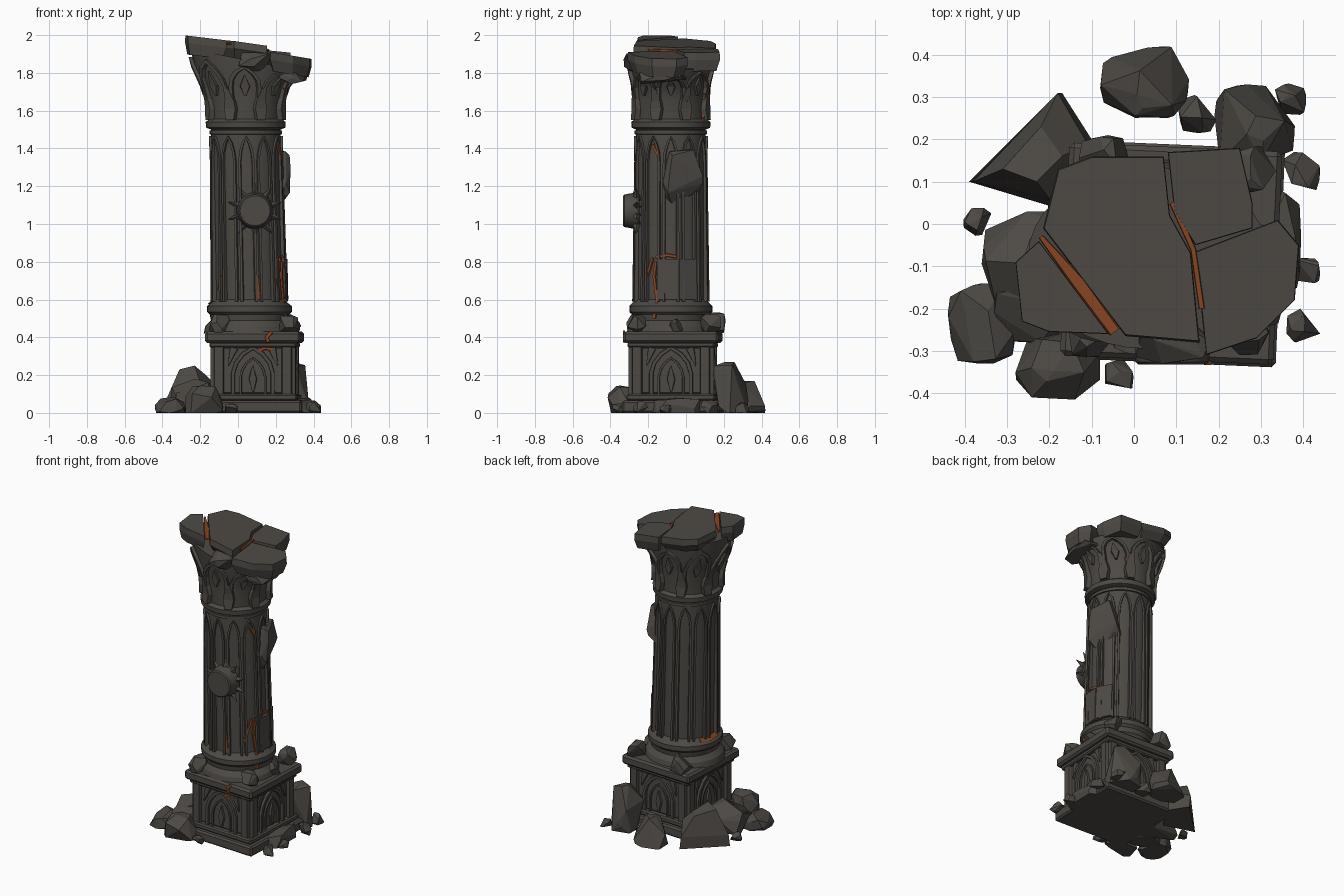
import bpy, bmesh, random
from math import sin, cos, pi, radians, hypot
from mathutils import Vector, Matrix

cube = bpy.data.objects.get("Cube")
if cube:
    bpy.data.objects.remove(cube, do_unlink=True)


def material(name, rgb):
    m = bpy.data.materials.new(name)
    m.use_nodes = True
    m.diffuse_color = (*rgb, 1)
    bsdf = next(n for n in m.node_tree.nodes if n.type == 'BSDF_PRINCIPLED')
    bsdf.inputs["Base Color"].default_value = (*rgb, 1)
    bsdf.inputs["Roughness"].default_value = 0.9
    return m


STONE = material("dark_stone", (0.075, 0.068, 0.059))
EMBER = material("ember_orange", (0.24, 0.06, 0.016))


def finish(name, bm, mat=STONE, smooth=False, bevel=0):
    bmesh.ops.recalc_face_normals(bm, faces=bm.faces)
    me = bpy.data.meshes.new(name)
    bm.to_mesh(me)
    bm.free()
    me.materials.append(mat)
    ob = bpy.data.objects.new(name, me)
    bpy.context.collection.objects.link(ob)
    if bevel:
        mod = ob.modifiers.new("worn_edges", 'BEVEL')
        mod.width, mod.segments = bevel, 1
    if smooth:
        bpy.ops.object.select_all(action='DESELECT')
        ob.select_set(True)
        bpy.context.view_layer.objects.active = ob
        bpy.ops.object.shade_smooth_by_angle(angle=radians(25))
    return ob


def loft(name, rings, **kw):
    """Closed solid through rings of equal point count."""
    bm = bmesh.new()
    vs = [[bm.verts.new(p) for p in r] for r in rings]
    n = len(vs[0])
    for a, b in zip(vs, vs[1:]):
        for i in range(n):
            bm.faces.new((a[i], a[(i + 1) % n], b[(i + 1) % n], b[i]))
    bm.faces.new(vs[0])
    bm.faces.new(vs[-1])
    return finish(name, bm, **kw)


# Column outline: height, radius across, radius deep
BASE = [(.42, .245, .235), (.46, .235, .225), (.49, .205, .2), (.52, .21, .205),
        (.535, .225, .22), (.565, .225, .22), (.585, .2, .2), (.6, .186, .186)]
SHAFT = [(.6, .186, .186), (1.5, .184, .184)]
CAPITAL = [(1.5, .184, .184), (1.51, .21, .208), (1.54, .212, .21), (1.555, .192, .19),
           (1.65, .2, .192), (1.72, .222, .197), (1.79, .262, .207), (1.87, .285, .215)]
OUTLINE = BASE + SHAFT[1:] + CAPITAL[1:]


def column_point(angle, z, d=0):
    for a, b in zip(OUTLINE, OUTLINE[1:]):
        if z <= b[0]:
            break
    t = (z - a[0]) / (b[0] - a[0])
    rx, ry = a[1] + t * (b[1] - a[1]), a[2] + t * (b[2] - a[2])
    x, y = cos(angle) * (rx + d), sin(angle) * (ry + d)
    drop = .2 * x * max(0, z - 1.72) / .15
    return Vector((.06 - .02 * (z - .57) + x, -.08 + y, z - drop))


for name, rows in (("column_base", BASE), ("shaft", SHAFT), ("capital", CAPITAL)):
    loft(name, [[column_point(2 * pi * i / 36, z) for i in range(36)] for z, _, _ in rows],
         smooth=True)


def ribbon(name, path, width, surface, lo=-.01, hi=.012, mat=STONE):
    """Raised strip along a 2D path laid on a surface; width may vary per point."""
    w = width if isinstance(width, list) else [width] * len(path)
    rings = []
    for i, (u, v) in enumerate(path):
        p, q = path[max(i - 1, 0)], path[min(i + 1, len(path) - 1)]
        dx, dy = q[0] - p[0], q[1] - p[1]
        k = w[i] / 2 / hypot(dx, dy)
        nx, ny = -dy * k, dx * k
        rings.append([surface(u + nx, v + ny, lo), surface(u + .75 * nx, v + .75 * ny, hi),
                      surface(u - .75 * nx, v - .75 * ny, hi), surface(u - nx, v - ny, lo)])
    return loft(name, rings, mat=mat)


def on_column(angle):
    return lambda u, v, d: column_point(angle + u / .19, v, d)


def arch(w, z0, spring, apex):
    h = apex - spring
    left = [(-w, z0), (-w, spring), (-.85 * w, spring + .4 * h), (-.5 * w, spring + .75 * h)]
    return left + [(0, apex)] + [(-u, v) for u, v in reversed(left)]


# Lancet fluting around the shaft
for i in range(12):
    ribbon("shaft_lancet", arch(.036, .59, 1.33, 1.46), .016, on_column(radians(30 * i)))
ribbon("shaft_collar", [(2 * pi * .19 * i / 36, 1.485) for i in range(37)], .025,
       on_column(0), hi=.008)

# Two tiers of carving on the capital
for i in range(8):
    a = radians(45 * i)
    ribbon("capital_arch", arch(.062, 1.63, 1.72, 1.83), .02, on_column(a), hi=.02)
    ribbon("capital_leaf", [(0, 1.55), (0, 1.61), (0, 1.65), (0, 1.72)], [.05, .075, .06, .004],
           on_column(a + radians(22.5)), hi=.024)
    ribbon("capital_bud", [(0, 1.68), (0, 1.73), (0, 1.79)], [.012, .05, .004],
           on_column(a), hi=.014)

# Square pedestal
MID, TURN = Vector((.088, -.07, 0)), radians(-2.5)


def square(name, h, z0, z1, bevel=.008):
    pts = [Matrix.Rotation(TURN + radians(45 + 90 * i), 3, 'Z') @ Vector((h * 2 ** .5, 0, 0)) + MID
           for i in range(4)]
    loft(name, [[(p.x, p.y, z) for p in pts] for z in (z0, z1)], bevel=bevel)


square("plinth", .258, 0, .065, .01)
square("plinth_step", .235, .065, .1)
square("pedestal_body", .208, .1, .35)
square("pedestal_molding", .23, .345, .375)
square("pedestal_cap", .252, .37, .43, .012)


def on_face(k, h=.208):
    rot = Matrix.Rotation(TURN + radians(90 * k), 3, 'Z')
    return lambda u, v, d: MID + rot @ Vector((u, -h - d, v))


for k in range(4):
    face = on_face(k)
    ribbon("panel_arch", arch(.105, .1, .21, .345), .024, face, hi=.014)
    ribbon("panel_inner_arch", arch(.065, .1, .19, .29), .014, face, hi=.01)
    ribbon("panel_leaf", [(0, .11), (0, .18), (0, .25)], [.01, .05, .005], face)
    for s in (-1, 1):
        ribbon("corner_post", [(s * .18, .1), (s * .18, .35)], .06, face, hi=.018)
        ribbon("spandrel_leaf", [(s * .1, .345), (s * .115, .3), (s * .13, .25)],
               [.05, .03, .005], face, hi=.01)

# Sun medallion on the front
bm = bmesh.new()
turn = Matrix.Translation((.09, -.29, 1.07)) @ Matrix.Rotation(pi / 2, 4, 'X')
bmesh.ops.create_cone(bm, cap_ends=True, segments=20, radius1=.1, radius2=.085, depth=.085,
                      matrix=turn)
finish("sun_disc", bm, smooth=True, bevel=.006)
bm = bmesh.new()
for i in range(10):
    spin = Matrix.Rotation(2 * pi * i / 10, 4, 'Y')
    m = Matrix.Translation((.09, -.262, 1.07)) @ spin @ Matrix.Translation((0, 0, .11))
    bmesh.ops.create_cone(bm, cap_ends=True, segments=4, radius1=.026, radius2=.001, depth=.075,
                          matrix=m)
finish("sun_rays", bm)

# Broken slabs on top: outline, tilted plane (height, slope x, slope y), thickness
SLABS = {
    "top_slab_main": ([(-.18, .13), (-.1, .16), (.07, .16), (.085, .02), (.135, -.07),
                       (.155, -.28), (-.02, -.265), (-.215, -.01)], (1.95, -.15, -.06), .09),
    "top_slab_back": ([(.08, .17), (.25, .18), (.28, .05), (.28, -.01), (.145, -.05),
                       (.095, .03)], (1.935, -.1, 0), .1),
    "top_slab_right": ([(.145, -.065), (.34, .01), (.39, -.05), (.38, -.18), (.29, -.27),
                        (.17, -.31)], (1.94, -.17, 0), .1),
    "top_slab_left": ([(-.225, -.04), (-.28, -.09), (-.265, -.23), (-.2, -.255),
                       (-.06, -.26)], (1.965, -.12, 0), .1)}
for name, (pts, (h, sx, sy), thick) in SLABS.items():
    c = sum((Vector(p) for p in pts), Vector((0, 0))) / len(pts)
    rings = []
    for scale, drop in ((.84, thick), (1, .04), (.985, 0)):
        ring = [c + (Vector(p) - c) * scale for p in pts]
        rings.append([(p.x, p.y, h + sx * p.x + sy * p.y - drop) for p in ring])
    loft(name, rings)


# Glowing veins
def on_top(u, v, d):
    return Vector((u, v, 1.925 - .15 * u - .06 * v + d))


def vein(path, width, surface):
    ribbon("ember_vein", path, width, surface, lo=.005, hi=.014, mat=EMBER)


vein([(-.22, -.03), (-.13, -.14), (-.045, -.255)], [.012, .035, .03], on_top)
vein([(.09, .05), (.14, -.06), (.16, -.2)], .014, on_top)
for path in ([(-25, .5), (-22, .6), (-27, .72), (-24, .8)], [(-24, .825), (-5, .835), (12, .825)],
             [(-45, .68), (-36, .76), (-30, .82)], [(-28, 1.56), (-21, 1.63), (-28, 1.72)],
             [(60, 1.56), (66, 1.62), (61, 1.69)], [(-30, 1.42), (-20, 1.36)],
             [(-75, .6), (-77, .73)], [(150, .59), (170, .585), (190, .59)], [(215, .65), (222, .73)]):
    vein([(radians(a) * .19, z) for a, z in path], .018, on_column(0))
vein([(.03, .33), (.07, .345), (.1, .335)], .02, on_face(0))
vein([(.085, .375), (.075, .4), (.1, .43)], .022, on_face(0, .245))


# Shell of the cracked lower shaft
for a in (-4, 26):
    ribbon("shaft_shell", [(0, .6), (0, .815)], .12, on_column(radians(a)), hi=.024)


# Boulders fitted to x, y and z spans
def rock(name, x0, x1, y0, y1, z0, z1, seed, count=16):
    rnd = random.Random(seed)
    pts = []
    for _ in range(count):
        p = Vector([rnd.gauss(0, 1) for _ in range(3)]).normalized()
        p /= max(abs(c) for c in p) ** .6
        p.z = max(p.z, -.3) if z0 == 0 else p.z
        pts.append(p)
    lo, hi = ([f(p[i] for p in pts) for i in range(3)] for f in (min, max))
    span = ((x0, x1), (y0, y1), (z0, z1))
    bm = bmesh.new()
    for p in pts:
        bm.verts.new([s[0] + (p[i] - lo[i]) / (hi[i] - lo[i]) * (s[1] - s[0])
                      for i, s in enumerate(span)])
    out = bmesh.ops.convex_hull(bm, input=bm.verts)
    loose = {v for v in out["geom_interior"] if isinstance(v, bmesh.types.BMVert)}
    bmesh.ops.delete(bm, geom=list(loose), context='VERTS')
    bmesh.ops.dissolve_limit(bm, angle_limit=radians(8), verts=bm.verts, edges=bm.edges)
    finish(name, bm)


# Peaked boulder at the back left
loft("peaked_boulder", [[(-.39, .1, 0), (-.17, .31, 0), (-.1, .2, 0), (-.19, .04, 0)],
                        [(-.38, .1, .07), (-.18, .31, .08), (-.11, .19, .14), (-.2, .06, .16)],
                        [(-.31, .13, .23), (-.22, .23, .2), (-.17, .16, .2), (-.23, .1, .25)]])
rock("back_boulder", -.08, .13, .25, .42, 0, .17, 3, 24)
rock("back_right_boulder", .19, .38, .14, .33, 0, .27, 5, 22)
rock("left_boulder", -.36, -.13, -.2, .03, 0, .18, 8, 22)
rock("left_inner_boulder", -.33, -.13, -.28, -.1, 0, .13, 11, 20)
rock("front_left_boulder", -.44, -.28, -.33, -.14, 0, .085, 13, 24)
rock("front_boulder", -.28, -.08, -.415, -.26, 0, .145, 17, 24)
rock("right_ledge_stone", .28, .395, -.18, .09, 0, .08, 19, 24)
for i, (x, y, r) in enumerate([(.37, .295, .037), (.395, .125, .045), (.41, -.11, .03),
                               (.4, -.24, .04), (.15, .26, .045), (-.37, .005, .033),
                               (-.035, -.355, .034)]):
    rock("pebble", x - r, x + r, y - r, y + r, 0, 1.5 * r, 30 + i)

# Rubble resting on the pedestal cap
for i, (x, y, r) in enumerate([(-.1, -.26, .055), (.27, -.26, .05), (-.07, .15, .06),
                               (.28, .13, .055), (.29, -.05, .04)]):
    rock("ledge_rubble", x - r, x + r, y - r, y + r, .42, .43 + 1.7 * r, 50 + i)

# Loose chunks breaking out of the shaft and capital
rock("shaft_chunk", .1, .278, -.13, .09, 1.08, 1.4, 61, 24)
rock("capital_front_chunk", 0, .18, -.33, -.2, 1.81, 1.91, 63, 20)
rock("capital_right_chunk", .2, .365, -.25, 0, 1.74, 1.84, 65, 20)
